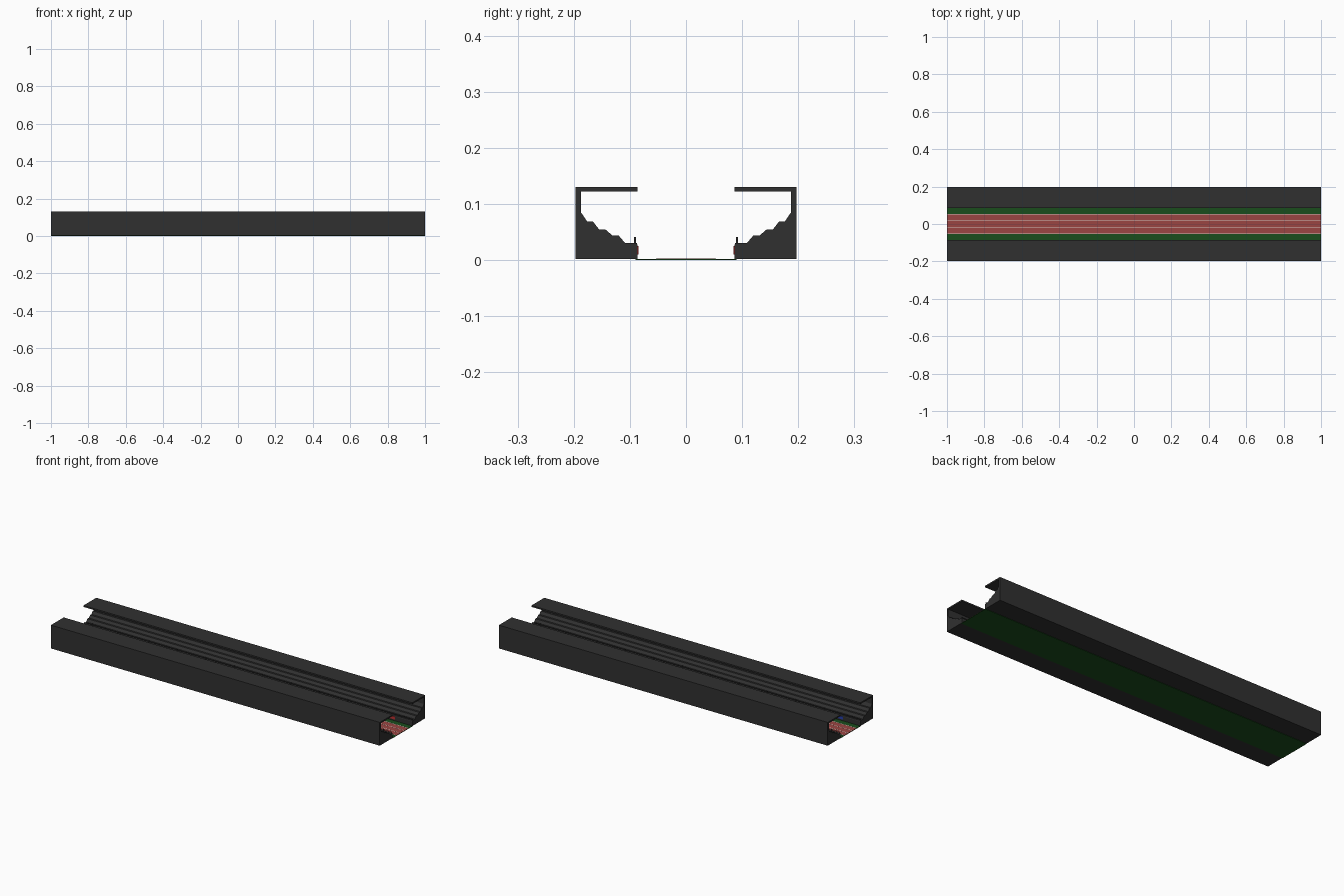
import bpy, bmesh

if "Cube" in bpy.data.objects:
    bpy.data.objects.remove(bpy.data.objects["Cube"])

def paint(name, rgb):
    m = bpy.data.materials.new(name)
    m.diffuse_color = (*rgb, 1)
    m.use_nodes = True
    m.node_tree.nodes["Principled BSDF"].inputs["Base Color"].default_value = m.diffuse_color
    return m

dark = paint("dark_concrete", (0.03, 0.03, 0.03))
green = paint("grass", (0.01, 0.075, 0.012))
red = paint("running_track", (0.33, 0.06, 0.055))
white = paint("line_paint", (0.7, 0.6, 0.55))
blue_ad = paint("blue_panel", (0.02, 0.05, 0.4))
red_ad = paint("red_panel", (0.5, 0.03, 0.03))

def finish(name, bm, mat):
    bmesh.ops.recalc_face_normals(bm, faces=bm.faces)
    me = bpy.data.meshes.new(name)
    bm.to_mesh(me)
    bm.free()
    me.materials.append(mat)
    ob = bpy.data.objects.new(name, me)
    bpy.context.collection.objects.link(ob)
    return ob

def box(name, x, y, z, mat):
    bm = bmesh.new()
    bmesh.ops.create_cube(bm, size=1)
    for v in bm.verts:
        v.co = (x[v.co.x > 0], y[v.co.y > 0], z[v.co.z > 0])
    return finish(name, bm, mat)

def extrude_x(name, profile, mat):
    bm = bmesh.new()
    f = bm.faces.new([bm.verts.new((-1, y, z)) for y, z in profile])
    r = bmesh.ops.extrude_face_region(bm, geom=[f])
    moved = [g for g in r["geom"] if isinstance(g, bmesh.types.BMVert)]
    bmesh.ops.translate(bm, verts=moved, vec=(2, 0, 0))
    return finish(name, bm, mat)

# Grandstand section: outer wall, roof, stepped tiers with bevelled risers
stand = [(0.086, 0.002), (0.197, 0.002), (0.197, 0.13), (0.086, 0.13), (0.086, 0.122),
         (0.187, 0.122), (0.187, 0.085), (0.176, 0.069), (0.166, 0.069), (0.155, 0.055),
         (0.144, 0.055), (0.131, 0.044), (0.12, 0.044), (0.109, 0.031), (0.088, 0.031),
         (0.086, 0.026)]

for side, s in (("back", 1), ("front", -1)):
    extrude_x(side + "_stand", [(s * y, z) for y, z in stand], dark)
    ys = lambda a, b: tuple(sorted((s * a, s * b)))
    # Railing in front of the lowest tier
    box(side + "_rail", (-1, 1), ys(0.0895, 0.0915), (0.035, 0.037), dark)
    for i in range(12):
        x = -0.95 + i * 1.9 / 11
        box(side + "_rail_post", (x - 0.002, x + 0.002), ys(0.0895, 0.0925), (0.03, 0.041), dark)
    # Coloured boards on the pitch-side wall
    for i in range(8):
        x = -0.875 + i * 0.25
        box(side + "_board", (x - 0.02, x + 0.02), ys(0.0845, 0.088), (0.01, 0.025),
            (blue_ad, red_ad)[i % 2])

# Ground, track and lane lines
box("grass_ground", (-1, 1), (-0.09, 0.09), (0, 0.0025), green)
box("running_track", (-1, 1), (-0.052, 0.052), (0.002, 0.003), red)
for y in (-0.052, -0.017, 0.018, 0.052):
    box("lane_line", (-1, 1), (y - 0.0015, y + 0.0015), (0.002, 0.0034), white)
